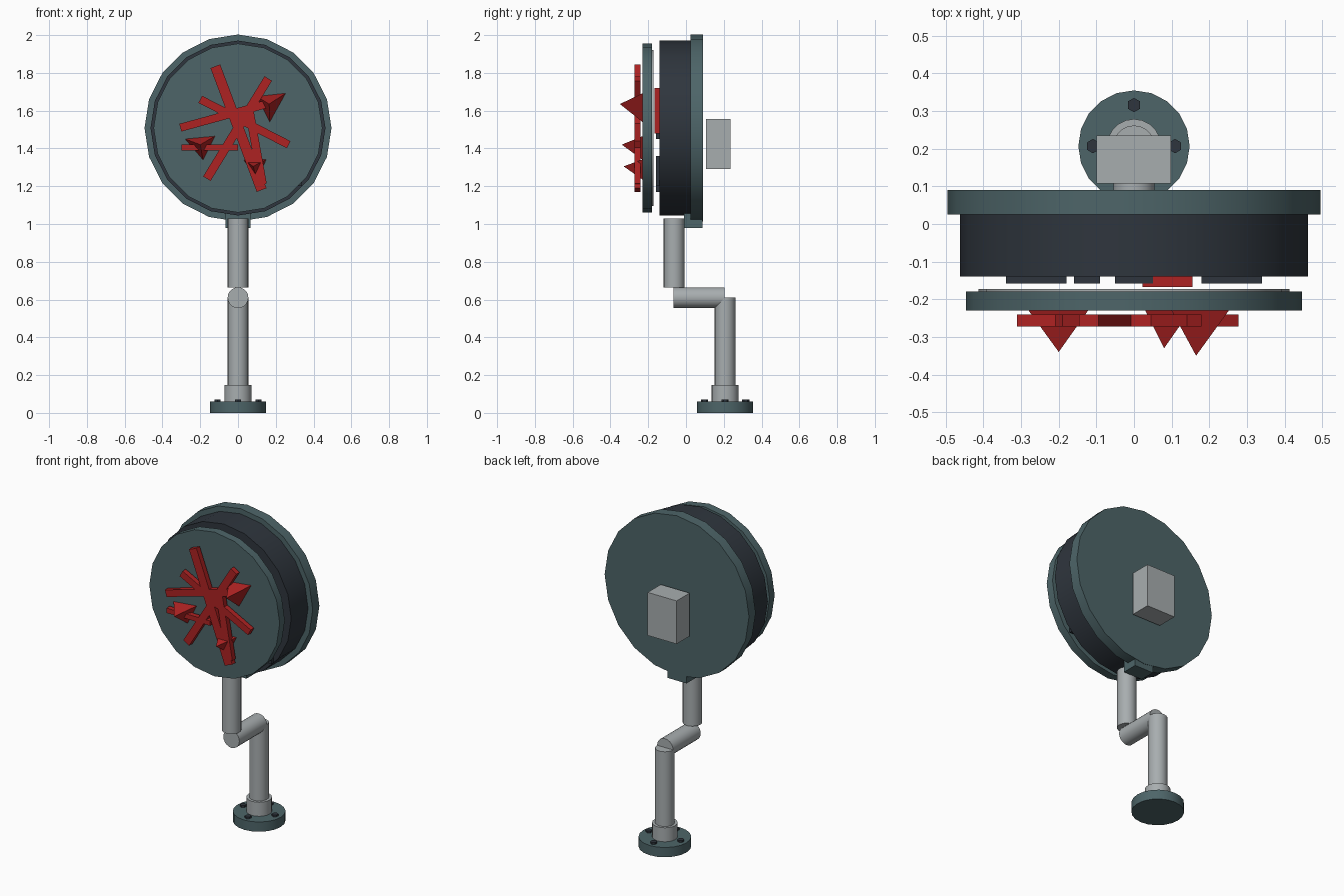
import bpy, math

if "Cube" in bpy.data.objects:
    bpy.data.objects.remove(bpy.data.objects["Cube"])

def material(name, rgb):
    m = bpy.data.materials.new(name)
    m.diffuse_color = (*rgb, 1)
    m.use_nodes = True
    m.node_tree.nodes["Principled BSDF"].inputs["Base Color"].default_value = m.diffuse_color
    return m

TEAL = material("teal_metal", (0.075, 0.13, 0.14))
DARK = material("dark_metal", (0.028, 0.036, 0.047))
GREY = material("grey_steel", (0.39, 0.42, 0.43))
RED = material("red_paint", (0.42, 0.016, 0.016))

def finish(name, mat):
    ob = bpy.context.object
    ob.name = name
    ob.data.materials.append(mat)
    return ob

def cyl(name, mat, r, axis, a, b, centre, sides=20):
    """Cylinder from a to b along axis; centre gives the two other coordinates."""
    mid = (a + b) / 2
    if axis == "Z":
        loc, rot = (centre[0], centre[1], mid), (0, 0, 0)
    else:
        loc, rot = (centre[0], mid, centre[1]), (math.pi / 2, 0, 0)
    bpy.ops.mesh.primitive_cylinder_add(vertices=sides, radius=r, depth=b - a, location=loc, rotation=rot)
    ob = finish(name, mat)
    if sides > 8:
        bpy.ops.object.shade_smooth_by_angle(angle=math.radians(35))
    return ob

def box(name, mat, x, y, z, turn=0):
    """Box from three (min, max) ranges, turned about the y axis."""
    bpy.ops.mesh.primitive_cube_add(size=1, location=[sum(r) / 2 for r in (x, y, z)], rotation=(0, turn, 0))
    bpy.context.object.scale = [r[1] - r[0] for r in (x, y, z)]
    return finish(name, mat)

def bar(name, p, q, width):
    """Red bar lying on the front disc between two (x, z) points."""
    cx, cz = (p[0] + q[0]) / 2, (p[1] + q[1]) / 2
    dx, dz = q[0] - p[0], q[1] - p[1]
    h = math.hypot(dx, dz) / 2
    box(name, RED, (cx - h, cx + h), (-0.272, -0.24), (cz - width / 2, cz + width / 2), -math.atan2(dz, dx))

def spike(name, base, tip):
    """Three-sided spike: (x, z) base corners on the disc, and a tip."""
    me = bpy.data.meshes.new(name)
    verts = [(x, -0.23, z) for x, z in base] + [tip]
    me.from_pydata(verts, [], [(0, 1, 2), (0, 3, 1), (1, 3, 2), (2, 3, 0)])
    ob = bpy.data.objects.new(name, me)
    bpy.context.collection.objects.link(ob)
    bpy.context.view_layer.objects.active = ob
    ob.select_set(True)
    bpy.ops.object.mode_set(mode="EDIT")
    bpy.ops.mesh.select_all(action="SELECT")
    bpy.ops.mesh.normals_make_consistent(inside=False)
    bpy.ops.object.mode_set(mode="OBJECT")
    ob.select_set(False)
    me.materials.append(RED)

# Stand: base, bolts, collar and cranked pipe
BY = 0.207
cyl("base_flange", TEAL, 0.148, "Z", 0, 0.06, (0, BY))
for i in range(4):
    a = i * math.pi / 2
    cyl("base_bolt", DARK, 0.019, "Z", 0.055, 0.071, (0.109 * math.cos(a), BY + 0.109 * math.sin(a)), 6)
cyl("collar", GREY, 0.072, "Z", 0.06, 0.147, (0, BY))
cyl("lower_pipe", GREY, 0.055, "Z", 0.14, 0.61, (0, BY))
cyl("cross_pipe", GREY, 0.055, "Y", -0.065, 0.205, (0, 0.61))
cyl("upper_pipe", GREY, 0.055, "Z", 0.665, 1.03, (0, -0.063))
box("pipe_bracket", TEAL, (-0.065, 0.065), (-0.01, 0.088), (0.98, 1.06))

# Head: back plate, drum and front disc
CZ = 1.508
cyl("back_plate", TEAL, 0.495, "Y", 0.025, 0.09, (0, CZ))
cyl("drum", DARK, 0.463, "Y", -0.14, 0.03, (0, CZ))
cyl("front_disc_backing", GREY, 0.413, "Y", -0.18, -0.173, (0, CZ))
cyl("front_disc", TEAL, 0.447, "Y", -0.23, -0.18, (0, CZ))
box("rear_box", GREY, (-0.1, 0.098), (0.107, 0.235), (1.29, 1.557))

# Small plates on the drum face, inside the gap
for x, z in (((-0.34, -0.18), (1.5, 1.66)), ((-0.16, -0.09), (1.17, 1.35)),
             ((-0.05, 0.05), (1.45, 1.72)), ((0.18, 0.34), (1.2, 1.36))):
    box("drum_plate", DARK, x, (-0.158, -0.138), z)
box("red_plate", RED, (0.022, 0.156), (-0.168, -0.138), (1.48, 1.72))

# Crossed bars on the front
bars = [((-0.12, 1.835), (0.125, 1.18), 0.055),
        ((0.16, 1.77), (-0.165, 1.24), 0.046),
        ((-0.2, 1.66), (0.268, 1.42), 0.042),
        ((-0.305, 1.51), (0.17, 1.64), 0.042),
        ((-0.3, 1.405), (0.0, 1.405), 0.03),
        ((0.06, 1.6), (0.13, 1.21), 0.045)]
for p, q, w in bars:
    bar("front_bar", p, q, w)

# Spikes
spike("spike_right", ((0.1, 1.675), (0.252, 1.692), (0.168, 1.54)), (0.165, -0.35, 1.635))
spike("spike_left", ((-0.28, 1.45), (-0.122, 1.465), (-0.185, 1.34)), (-0.2, -0.34, 1.42))
spike("spike_low", ((0.03, 1.34), (0.15, 1.342), (0.1, 1.235)), (0.08, -0.33, 1.305))
